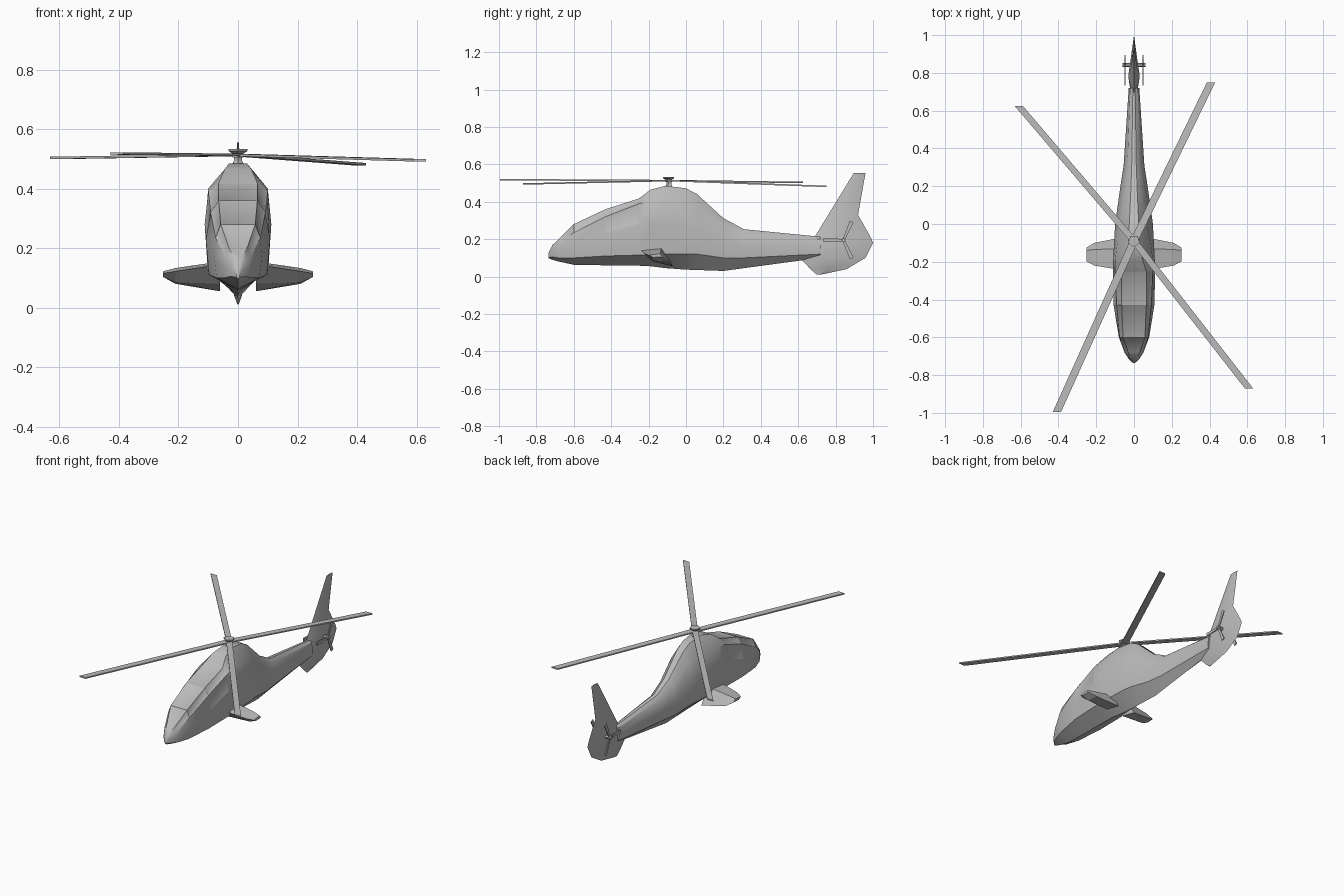
import bpy, bmesh, math
from mathutils import Vector

if "Cube" in bpy.data.objects:
    bpy.data.objects.remove(bpy.data.objects["Cube"])

grey = bpy.data.materials.new("plain grey")
grey.diffuse_color = (0.5, 0.5, 0.5, 1)
grey.use_nodes = True
grey.node_tree.nodes["Principled BSDF"].inputs["Base Color"].default_value = grey.diffuse_color


def add_object(name, bm, smooth=None):
    bmesh.ops.recalc_face_normals(bm, faces=bm.faces)
    mesh = bpy.data.meshes.new(name)
    bm.to_mesh(mesh)
    bm.free()
    mesh.materials.append(grey)
    ob = bpy.data.objects.new(name, mesh)
    bpy.context.collection.objects.link(ob)
    if smooth:
        bpy.ops.object.select_all(action='DESELECT')
        ob.select_set(True)
        bpy.context.view_layer.objects.active = ob
        bpy.ops.object.shade_smooth_by_angle(angle=math.radians(smooth))
    return ob


def loft(rings, bm=None):
    """Skin closed rings of equal size and cap both ends."""
    bm = bm or bmesh.new()
    rows = [[bm.verts.new(p) for p in ring] for ring in rings]
    n = len(rows[0])
    for a, b in zip(rows, rows[1:]):
        for i in range(n):
            j = (i + 1) % n
            bm.faces.new((a[i], a[j], b[j], b[i]))
    bm.faces.new(rows[0])
    bm.faces.new(rows[-1])
    return bm


# Fuselage stations: y, keel z, chine z, side half-width, side z,
# shoulder half-width, shoulder z, roof half-width, roof z
stations = [
    (-.735, .098, .102, .006, .11, .005, .12, .003, .125),
    (-.715, .09, .105, .028, .13, .024, .155, .014, .168),
    (-.68, .08, .10, .05, .14, .045, .175, .03, .20),
    (-.60, .063, .10, .08, .17, .075, .235, .058, .28),
    (-.43, .06, .11, .108, .23, .092, .32, .065, .36),
    (-.25, .058, .115, .112, .28, .10, .39, .065, .418),
    (-.19, .055, .115, .11, .285, .10, .40, .045, .465),
    (-.11, .045, .12, .106, .28, .09, .40, .03, .485),
    (0, .037, .12, .10, .27, .07, .40, .025, .472),
    (.06, .035, .12, .092, .25, .062, .38, .022, .44),
    (.20, .03, .10, .072, .20, .045, .28, .016, .312),
    (.31, .045, .10, .055, .17, .035, .235, .012, .253),
    (.72, .10, .12, .028, .155, .02, .20, .006, .213),
]
rings = []
for y, zk, zl, ws, zs, wu, zu, wr, zr in stations:
    half = [(.9 * ws, zl), (ws, zs), (wu, zu), (wr, zr)]
    rings.append([(0, y, zk)] + [(x, y, z) for x, z in half]
                 + [(-x, y, z) for x, z in reversed(half)])
bm = loft(rings)
# Canopy panes: roof and upper side faces of the cockpit, slightly recessed
panes = []
for f in bm.faces:
    c = f.calc_center_median()
    if -.66 < c.y < -.3 and c.z > .2 and min(v.co.z for v in f.verts) > .174:
        panes.append(f)
bmesh.ops.recalc_face_normals(bm, faces=bm.faces)
bmesh.ops.inset_individual(bm, faces=panes, thickness=.007, depth=-.002)
add_object("fuselage", bm, 35)

# Tail fin: diamond sections stacked in z (z, front y, thickest y, rear y, half thickness)
fin = [(.01, .70, .71, .72, .002), (.04, .665, .76, .86, .013),
       (.10, .61, .74, .96, .024), (.18, .65, .78, 1.0, .03),
       (.215, .69, .80, .985, .028), (.33, .76, .83, .92, .016),
       (.555, .898, .925, .96, .003)]
add_object("tail_fin", loft([[(0, a, z), (t, m, z), (0, b, z), (-t, m, z)]
                             for z, a, m, b, t in fin]), 25)

# Stub wings: pitched four-sided sections from root to tip
wing_sections = [
    (.06, [(-.245, .145), (-.13, .155), (-.07, .055), (-.18, .08)]),
    (.21, [(-.22, .122), (-.135, .133), (-.10, .08), (-.175, .085)]),
    (.252, [(-.198, .115), (-.14, .122), (-.125, .105), (-.175, .103)]),
]
for side, label in ((1, "right"), (-1, "left")):
    add_object(label + "_stub_wing",
               loft([[(side * x, y, z) for y, z in q] for x, q in wing_sections]))

# Main rotor: mast, pentagonal hub cap and four drooping blades
hub = Vector((0, -.09, .513))


def pentagon(r, z):
    return [(r * math.sin(i * math.tau / 5), hub.y - r * math.cos(i * math.tau / 5), z)
            for i in range(5)]


add_object("rotor_mast", loft([pentagon(.028, .465), pentagon(.014, .495), pentagon(.014, .52)]))
add_object("rotor_hub", loft([pentagon(.02, .505), pentagon(.02, .518), pentagon(.033, .526),
                              pentagon(.033, .533)]))
tips = [(.408, .75, .482), (-.61, .625, .503), (-.408, -.995, .518), (.61, -.872, .495)]
for k, tip in enumerate(tips):
    ends = []
    for p in (hub, Vector(tip)):
        ends.append([(p.x + sx * .022, p.y, p.z + sz * .004)
                     for sx, sz in ((-1, -1), (1, -1), (1, 1), (-1, 1))])
    add_object(f"main_blade_{k + 1}", loft(ends))

# Tail rotors: three thin tapered blades on a short shaft, one each side
cy, cz = .842, .195
for side, label in ((1, "right"), (-1, "left")):
    bm = bmesh.new()
    shaft = [(math.cos(i * math.tau / 6) * .011, math.sin(i * math.tau / 6) * .011)
             for i in range(6)]
    loft([[(side * x, cy + a, cz + b) for a, b in shaft] for x in (.01, .06)], bm)
    for ang in (180, 66, -66):
        c, s = math.cos(math.radians(ang)), math.sin(math.radians(ang))
        ring = []
        for r, w in ((0, .006), (.108, .011)):
            ring.append([(side * (.048 + dx), cy + r * c - q * w * s, cz + r * s + q * w * c)
                         for q, dx in ((-1, -.003), (1, -.003), (1, .003), (-1, .003))])
        loft(ring, bm)
    add_object(label + "_tail_rotor", bm)
